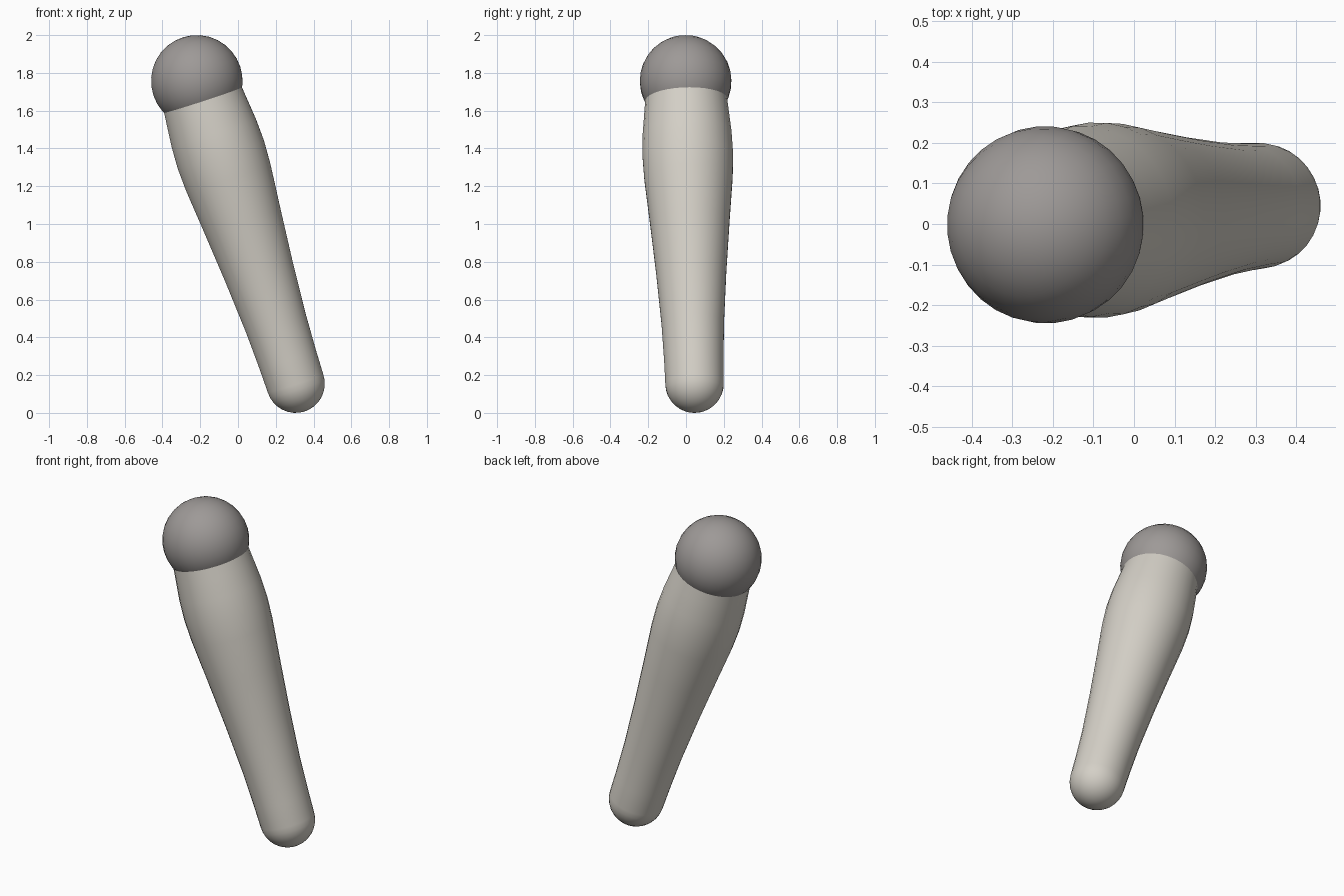
import bpy, bmesh, math
from mathutils import Vector

if "Cube" in bpy.data.objects:
    bpy.data.objects.remove(bpy.data.objects["Cube"])

TOP = Vector((-0.218, -0.002, 1.757))   # centre of the ball end
LOW = Vector((0.305, 0.045, 0.155))     # centre of the rounded tip
AXIS = LOW - TOP
LENGTH = AXIS.length
ROT = AXIS.to_track_quat('Z', 'Y')
SIDES = 32


def material(name, rgb):
    m = bpy.data.materials.new(name)
    m.diffuse_color = (*rgb, 1)
    m.use_nodes = True
    m.node_tree.nodes["Principled BSDF"].inputs["Base Color"].default_value = m.diffuse_color
    return m


def lathe(name, profile, mat):
    """Spin (distance, radius) points around the slanted axis."""
    bm = bmesh.new()
    rings = []
    for t, r in profile:
        if r < 1e-4:
            rings.append([bm.verts.new((0, 0, t))])
        else:
            rings.append([bm.verts.new((r * math.cos(a), r * math.sin(a), t))
                          for a in (2 * math.pi * i / SIDES for i in range(SIDES))])
    for a, b in zip(rings, rings[1:]):
        for i in range(SIDES):
            j = (i + 1) % SIDES
            corners = [a[i % len(a)], a[j % len(a)], b[j % len(b)], b[i % len(b)]]
            bm.faces.new(list(dict.fromkeys(corners)))
    bmesh.ops.recalc_face_normals(bm, faces=bm.faces)
    for f in bm.faces:
        f.smooth = True
    mesh = bpy.data.meshes.new(name)
    bm.to_mesh(mesh)
    bm.free()
    mesh.materials.append(mat)
    ob = bpy.data.objects.new(name, mesh)
    ob.location = TOP
    ob.rotation_mode = 'QUATERNION'
    ob.rotation_quaternion = ROT
    bpy.context.collection.objects.link(ob)
    return ob


bone = material("warm off white", (0.66, 0.63, 0.57))
grey = material("warm grey", (0.34, 0.32, 0.31))

# Tapered shaft with a slight swelling and a hemispherical tip
R_TIP = 0.155
shaft = [(0.07, 0.214), (0.17, 0.224), (0.29, 0.236), (0.41, 0.241), (0.54, 0.235),
         (0.78, 0.212), (1.06, 0.187), (1.35, 0.166), (1.55, 0.158)]
shaft += [(LENGTH + R_TIP * math.sin(a), R_TIP * math.cos(a))
          for a in (math.pi / 2 * i / 8 for i in range(9))]
lathe("shaft", shaft, bone)

# Ball end
R_BALL = 0.243
ball = [(-R_BALL * math.cos(a), R_BALL * math.sin(a))
        for a in (math.pi * i / 16 for i in range(17))]
lathe("ball_end", ball, grey)
